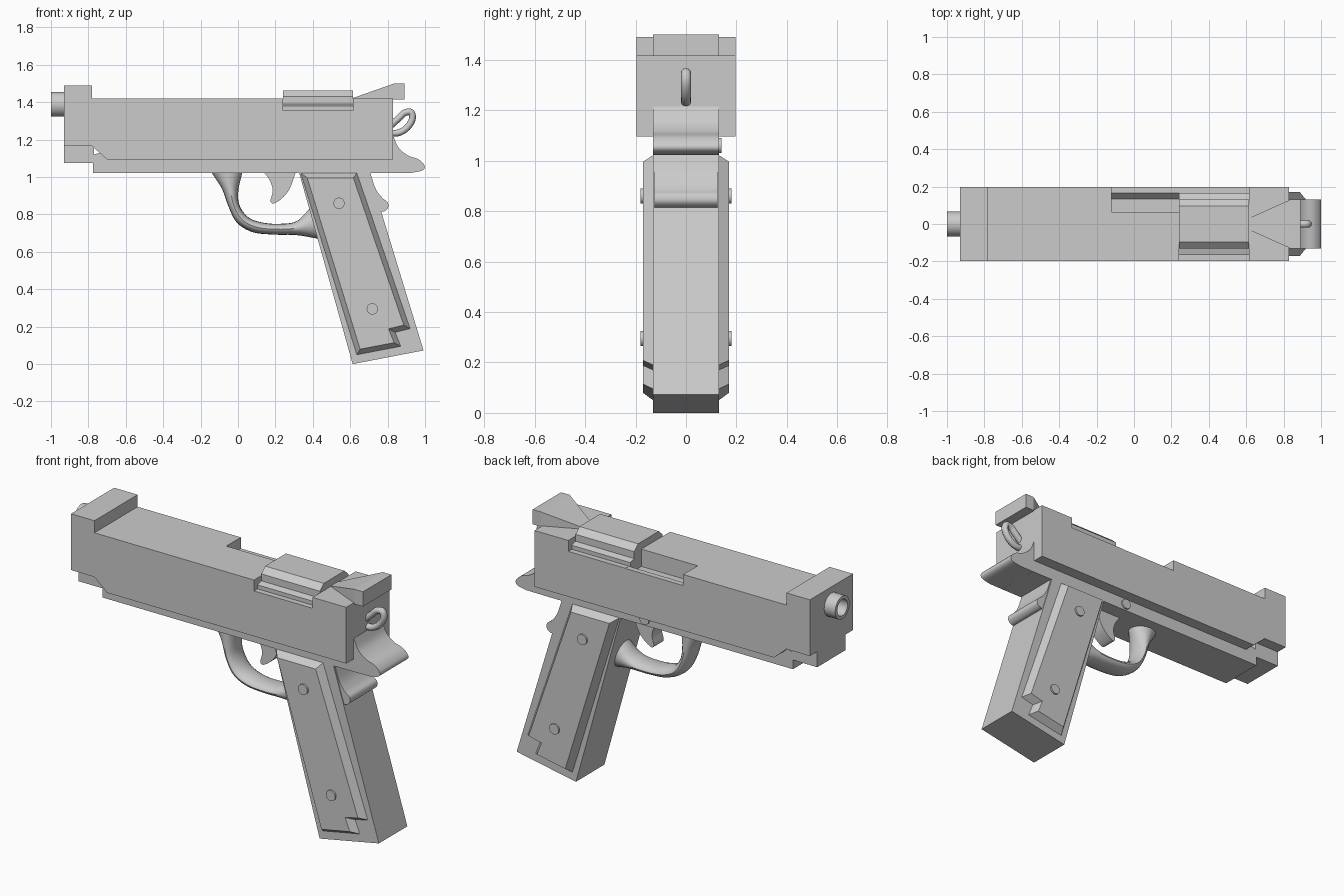
import bpy, bmesh, math
from mathutils import Vector

if "Cube" in bpy.data.objects:
    bpy.data.objects.remove(bpy.data.objects["Cube"])

grey = bpy.data.materials.new("plain grey")
grey.diffuse_color = (0.6, 0.6, 0.6, 1)
grey.use_nodes = True
grey.node_tree.nodes["Principled BSDF"].inputs["Base Color"].default_value = grey.diffuse_color


def finish(name, bm, smooth=False):
    bmesh.ops.recalc_face_normals(bm, faces=bm.faces)
    me = bpy.data.meshes.new(name)
    bm.to_mesh(me)
    bm.free()
    ob = bpy.data.objects.new(name, me)
    bpy.context.collection.objects.link(ob)
    me.materials.append(grey)
    if smooth:
        bpy.ops.object.select_all(action='DESELECT')
        ob.select_set(True)
        bpy.context.view_layer.objects.active = ob
        bpy.ops.object.shade_smooth_by_angle(angle=math.radians(40))
    return ob


def loft(name, rings, smooth=False, closed=False):
    """Skin a list of equal-sized point rings, capping the ends unless closed."""
    bm = bmesh.new()
    vs = [[bm.verts.new(p) for p in r] for r in rings]
    n = len(vs[0])
    pairs = list(zip(vs, vs[1:])) + ([(vs[-1], vs[0])] if closed else [])
    for a, b in pairs:
        for i in range(n):
            j = (i + 1) % n
            bm.faces.new((a[i], a[j], b[j], b[i]))
    if not closed:
        bm.faces.new(vs[0])
        bm.faces.new(vs[-1])
    return finish(name, bm, smooth)


def prism(name, pts, half, smooth=False):
    """Side profile (x, z) extruded evenly across y."""
    return loft(name, [[(x, y, z) for x, z in pts] for y in (-half, half)], smooth)


def prism_x(name, pts, x0, x1):
    """Cross-section (y, z) extruded along x."""
    return loft(name, [[(x, y, z) for y, z in pts] for x in (x0, x1)])


def curve(pts, steps=5):
    """Catmull-Rom curve through the points (any dimension)."""
    p = [Vector(q) for q in pts]
    p = [2 * p[0] - p[1]] + p + [2 * p[-1] - p[-2]]
    out = []
    for i in range(1, len(p) - 2):
        for s in range(steps):
            t = s / steps
            a, b, c, d = p[i - 1:i + 3]
            out.append(0.5 * (2 * b + (c - a) * t + (2 * a - 5 * b + 4 * c - d) * t * t
                              + (3 * b - a - 3 * c + d) * t ** 3))
    return out + [p[-2]]


def disc_y(name, x, z, r, y0, y1):
    ring = [(x + r * math.cos(k * math.tau / 24), z + r * math.sin(k * math.tau / 24))
            for k in range(24)]
    return loft(name, [[(a, y, b) for a, b in ring] for y in (y0, y1)], True)


# slide with raised front block and a lowered bed for the chamber cover
slide = prism("slide", [(-.93, 1.165), (-.78, 1.165), (-.70, 1.095), (.83, 1.095),
                        (.83, 1.42), (.615, 1.42), (.615, 1.357), (.24, 1.357),
                        (.24, 1.42), (-.78, 1.42), (-.78, 1.49), (-.93, 1.49)], .197)
# side opening cut in the slide
cutter = prism_x("opening_cutter", [(.065, 1.5), (.065, 1.32), (.133, 1.32),
                                    (.165, 1.356), (.25, 1.356), (.25, 1.5)], -.12, .25)
cutter.hide_render = True
mod = slide.modifiers.new("opening", 'BOOLEAN')
mod.object = cutter
mod.solver = 'EXACT'
bpy.context.view_layer.objects.active = slide
bpy.ops.object.modifier_apply(modifier=mod.name)
bpy.data.objects.remove(cutter)

# chamber cover
half = [(.165, 1.30), (.165, 1.38), (.13, 1.39), (.13, 1.43), (.095, 1.462)]
prism_x("chamber_cover", half + [(-y, z) for y, z in reversed(half)], .24, .615)

# rear sight, a wedge widening to the back
loft("rear_sight", [[(x, -w, 1.415), (x, w, 1.415), (x, w, h), (x, -w, h)]
                    for x, w, h in ((.612, .03, 1.422), (.835, .13, 1.5), (.89, .13, 1.5))])

# hollow barrel
rings = []
for x, r in ((-.90, .066), (-1, .066), (-1, .047), (-.80, .047)):
    rings.append([(x, r * math.cos(k * math.tau / 32), 1.389 + r * math.sin(k * math.tau / 32))
                  for k in range(32)])
loft("barrel", rings, True)

# lower frame and the block under the muzzle
prism("frame", [(-.775, 1.022), (.84, 1.022), (.82, 1.15), (-.66, 1.15),
                (-.775, 1.12)], .13)
prism("muzzle_block", [(-.93, 1.075), (-.77, 1.075), (-.77, 1.18), (-.93, 1.18)], .13)

# curved tail behind the frame
tail = curve([(.832, 1.215), (.86, 1.155), (.91, 1.115), (.965, 1.095), (.998, 1.06),
              (.985, 1.035), (.93, 1.023)])
prism("tail", [(.80, 1.022), (.80, 1.215)] + [tuple(p) for p in tail], .13, True)

# looped hammer
path = curve([(.81, 1.235), (.86, 1.237), (.905, 1.265), (.932, 1.31), (.925, 1.346),
              (.89, 1.343), (.86, 1.315), (.81, 1.27)])
rings = []
for i, p in enumerate(path):
    t = (path[min(i + 1, len(path) - 1)] - path[max(i - 1, 0)]).normalized()
    n = Vector((-t.y, t.x))
    rings.append([(p.x + n.x * .018 * math.cos(a), .02 * math.sin(a),
                   p.y + n.y * .018 * math.cos(a))
                  for a in (k * math.tau / 12 for k in range(12))])
loft("hammer", rings, True)

# grip body
prism("grip", [(.325, 1.03), (.70, 1.03), (.992, .073), (.613, 0)], .13)

# grip panels with sloped rims, and their screws
panel = [(.335, 1.022), (.635, 1.022), (.92, .19), (.84, .17), (.87, .095), (.635, .05)]
for side, s in (("left", 1), ("right", -1)):
    bm = bmesh.new()
    f = bm.faces.new([bm.verts.new((x, s * .13, z)) for x, z in panel])
    f.normal_update()
    if f.normal.y * s < 0:
        f.normal_flip()
    bmesh.ops.inset_individual(bm, faces=[f], thickness=.026, depth=.041,
                               use_even_offset=True)
    finish("grip_panel_" + side, bm)
    for end, x, z in (("upper", .54, .86), ("lower", .718, .295)):
        disc_y("screw_%s_%s" % (end, side), x, z, .03, s * .12, s * .181)

# cross pin on the far side of the frame
disc_y("cross_pin", .17, 1.06, .03, .10, .14)

# grip safety lever
lever = curve([(.705, 1.03), (.735, .94), (.77, .89), (.80, .865), (.802, .835),
               (.775, .815), (.735, .825)])
prism("grip_lever", [(.70, .85), (.66, 1.03)] + [tuple(p) for p in lever], .125, True)

# trigger
blade = curve([(.135, 1.03), (.168, .985), (.186, .93), (.174, .872), (.195, .86),
               (.245, .895), (.28, .945), (.31, 1.03)])
prism("trigger", [tuple(p) for p in blade], .045, True)

# trigger guard: oval sections between an outer and an inner line (xo, zo, xi, zi)
stations = curve([(-.145, 1.03, .025, 1.03), (-.085, .935, .002, .93),
                  (-.05, .84, .008, .85), (-.005, .755, .055, .785),
                  (.08, .705, .13, .757), (.2, .692, .22, .75),
                  (.31, .69, .315, .765), (.43, .67, .39, .84)])
rings = []
for xo, zo, xi, zi in stations:
    rings.append([((xo + xi) / 2 + (xi - xo) / 2 * math.cos(a), .07 * math.sin(a),
                   (zo + zi) / 2 + (zi - zo) / 2 * math.cos(a))
                  for a in (k * math.tau / 16 for k in range(16))])
loft("trigger_guard", rings, True)
